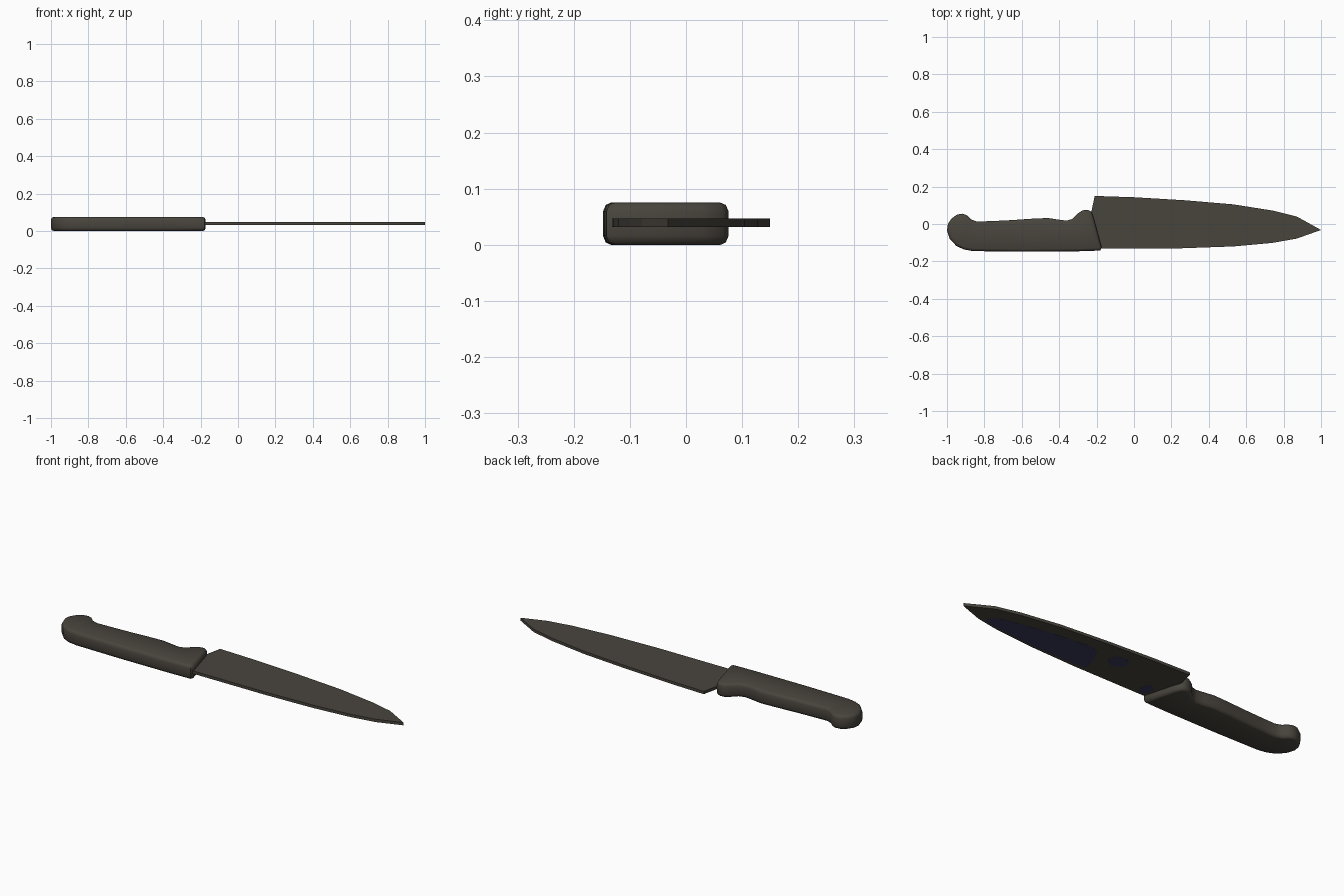
import bpy, bmesh, math
from mathutils import Vector

if "Cube" in bpy.data.objects:
    bpy.data.objects.remove(bpy.data.objects["Cube"])


def material(name, rgb):
    m = bpy.data.materials.new(name)
    m.diffuse_color = (*rgb, 1)
    m.use_nodes = True
    m.node_tree.nodes["Principled BSDF"].inputs["Base Color"].default_value = m.diffuse_color
    return m


charcoal = material("warm charcoal", (0.066, 0.058, 0.047))
navy = material("dark navy", (0.040, 0.045, 0.100))


def inset(pts, d):
    """Move a clockwise outline inward by d along its mitred normals."""
    out, n = [], len(pts)
    for i in range(n):
        p = Vector(pts[i])
        a = (p - Vector(pts[i - 1])).normalized()
        b = (Vector(pts[(i + 1) % n]) - p).normalized()
        na, nb = Vector((a.y, -a.x)), Vector((b.y, -b.x))
        m = (na + nb).normalized()
        out.append(p + m * d / max(m.dot(na), 0.6))
    return out


def slab(name, pts, rings, mat):
    """Loft an outline through (inset, z) rings and cap both ends."""
    bm = bmesh.new()
    loops = [[bm.verts.new((p[0], p[1], z)) for p in inset(pts, d)] for d, z in rings]
    n = len(pts)
    for lo, hi in zip(loops, loops[1:]):
        for i in range(n):
            j = (i + 1) % n
            bm.faces.new((lo[i], lo[j], hi[j], hi[i]))
    bm.faces.new(loops[0])
    bm.faces.new(loops[-1])
    bmesh.ops.recalc_face_normals(bm, faces=bm.faces)
    me = bpy.data.meshes.new(name)
    bm.to_mesh(me)
    bm.free()
    ob = bpy.data.objects.new(name, me)
    me.materials.append(mat)
    bpy.context.collection.objects.link(ob)
    return ob


# Handle: contoured grip with pommel bump and finger guard, rounded edges
handle_outline = [
    (-1.0, -0.035), (-0.995, 0.0), (-0.975, 0.03), (-0.945, 0.051), (-0.915, 0.055),
    (-0.89, 0.045), (-0.87, 0.024), (-0.84, 0.013), (-0.75, 0.016), (-0.65, 0.021),
    (-0.55, 0.028), (-0.46, 0.032), (-0.40, 0.023), (-0.36, 0.018), (-0.33, 0.027),
    (-0.30, 0.057), (-0.275, 0.073), (-0.25, 0.076), (-0.228, 0.066), (-0.215, 0.03),
    (-0.173, -0.125), (-0.18, -0.142), (-0.30, -0.146), (-0.60, -0.148),
    (-0.86, -0.145), (-0.91, -0.136), (-0.95, -0.117), (-0.985, -0.08)]
handle = slab("handle", handle_outline,
              [(0.014, 0.0), (0.005, 0.004), (0, 0.016),
               (0, 0.059), (0.005, 0.071), (0.014, 0.075)], charcoal)
bpy.context.view_layer.objects.active = handle
handle.select_set(True)
bpy.ops.object.shade_smooth_by_angle(angle=math.radians(50))

# Blade: thin flat plate whose tang runs into the handle
blade_outline = [
    (-0.25, 0.0), (-0.228, 0.066), (-0.21, 0.15), (0.0, 0.143), (0.27, 0.127),
    (0.53, 0.105), (0.74, 0.072), (0.87, 0.04), (1.0, -0.032), (0.87, -0.078),
    (0.74, -0.101), (0.53, -0.12), (0.25, -0.13), (-0.18, -0.132), (-0.23, -0.12)]
slab("blade", blade_outline, [(0, 0.032), (0, 0.047)], charcoal)

# Navy patches on the underside of the blade
thin = [(0, 0.0315), (0, 0.0325)]
slab("underside_patch_long",
     [(0.20, -0.108), (0.22, -0.03), (0.25, 0.04), (0.30, 0.06), (0.55, 0.035),
      (0.79, -0.01), (0.84, -0.05), (0.82, -0.08), (0.5, -0.112)], thin, navy)
for name, x, y, rx, ry in [("underside_patch_oval", 0.12, 0.03, 0.05, 0.045),
                           ("underside_patch_small", -0.14, -0.08, 0.03, 0.04)]:
    slab(name, [(x + rx * math.cos(-t * math.pi / 8), y + ry * math.sin(-t * math.pi / 8))
                for t in range(16)], thin, navy)
